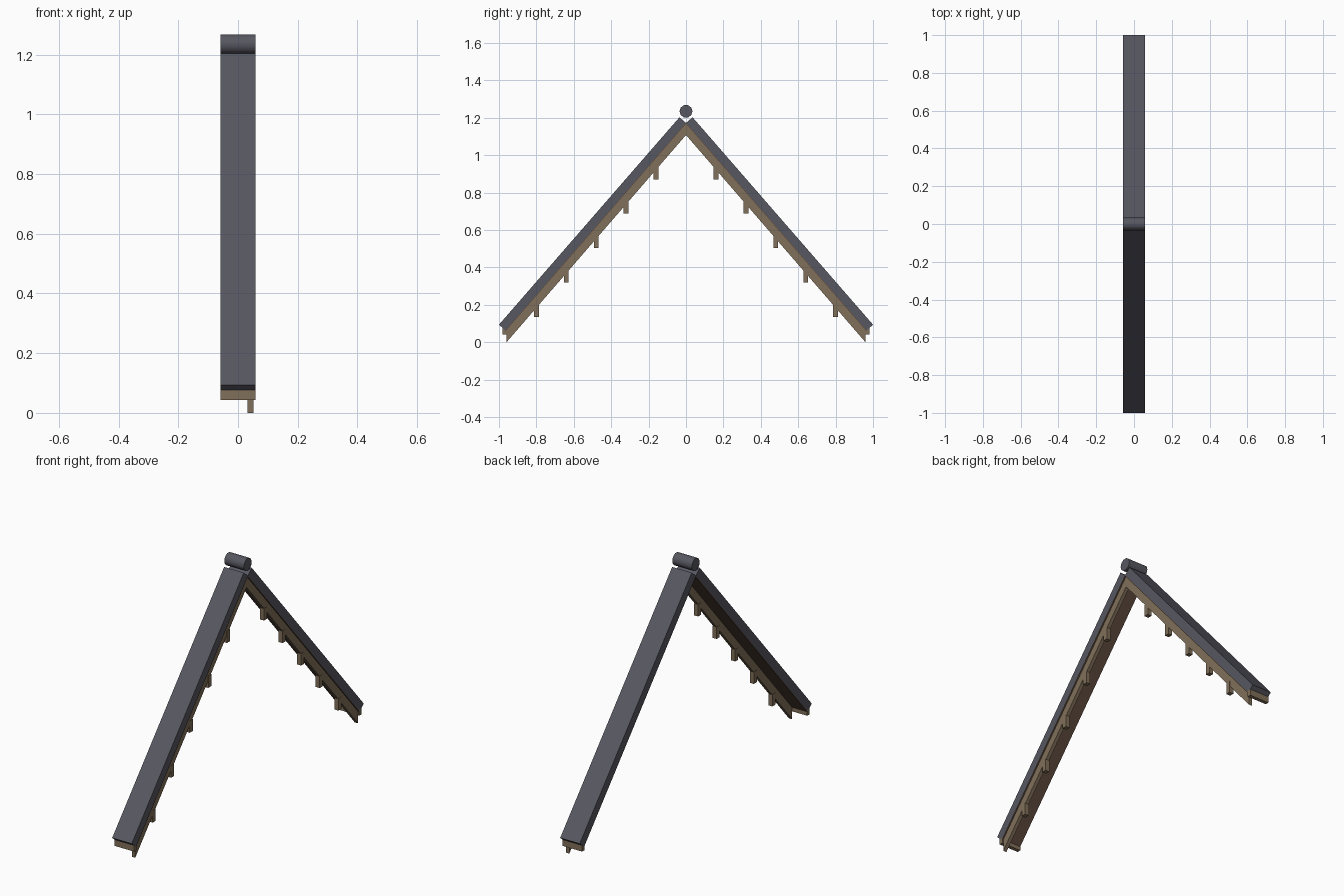
import bpy, bmesh, math

if "Cube" in bpy.data.objects:
    bpy.data.objects.remove(bpy.data.objects["Cube"])


def material(name, rgb):
    m = bpy.data.materials.new(name)
    m.diffuse_color = (*rgb, 1)
    m.use_nodes = True
    m.node_tree.nodes["Principled BSDF"].inputs["Base Color"].default_value = m.diffuse_color
    return m


SLATE = material("slate", (0.095, 0.095, 0.12))
WOOD = material("wood", (0.22, 0.16, 0.10))
DARK_WOOD = material("dark_wood", (0.12, 0.075, 0.05))


def prism(name, pts, x0, x1, mat):
    """Extrude a (y, z) profile along x."""
    bm = bmesh.new()
    face = bm.faces.new([bm.verts.new((x0, y, z)) for y, z in pts])
    ext = bmesh.ops.extrude_face_region(bm, geom=[face])
    verts = [v for v in ext["geom"] if isinstance(v, bmesh.types.BMVert)]
    bmesh.ops.translate(bm, verts=verts, vec=(x1 - x0, 0, 0))
    bmesh.ops.recalc_face_normals(bm, faces=bm.faces)
    me = bpy.data.meshes.new(name)
    bm.to_mesh(me)
    bm.free()
    me.materials.append(mat)
    ob = bpy.data.objects.new(name, me)
    bpy.context.collection.objects.link(ob)
    return ob


def rect(y0, y1, z0, z1):
    return [(y0, z0), (y1, z0), (y1, z1), (y0, z1)]


HALF = 0.059
SLOPE = 1.149

for side, s in (("front", -1), ("back", 1)):
    def part(name, pts, x0, x1, mat):
        prism(f"{side}_{name}", [(s * y, z) for y, z in pts], x0, x1, mat)

    # sloping roof slab with square-cut ends
    part("roof_slab", [(1.0, 0.094), (0.035, 1.203), (0.0, 1.173), (0.965, 0.064)],
         -HALF, HALF, SLATE)
    # thin boarding under the slab
    part("soffit", [(0.965, 0.064), (0.0, 1.173), (0.0, 1.168), (0.965, 0.059)],
         -HALF, HALF, DARK_WOOD)
    # gable board along the right edge
    part("barge_board", [(0.0, 1.172), (0.96, 0.069), (0.96, 0.0), (0.0, 1.108)],
         0.032, 0.052, WOOD)
    # board closing the eave
    part("fascia", rect(0.96, 0.98, 0.043, 0.077), -HALF, HALF, WOOD)
    # small hanging blocks
    for i in range(1, 6):
        y = 0.16 * i
        z = 1.055 - SLOPE * y
        part(f"block_{i}", rect(y - 0.013, y + 0.013, z, z + 0.065), 0.03, 0.054, WOOD)

# round ridge roll
n, r = 10, 0.0345
ring = [(r * math.cos(2 * math.pi * i / n), 1.235 + r * math.sin(2 * math.pi * i / n))
        for i in range(n)]
ridge = prism("ridge_roll", ring, -HALF, HALF, SLATE)
bpy.context.view_layer.objects.active = ridge
ridge.select_set(True)
bpy.ops.object.shade_smooth_by_angle(angle=math.radians(40))
